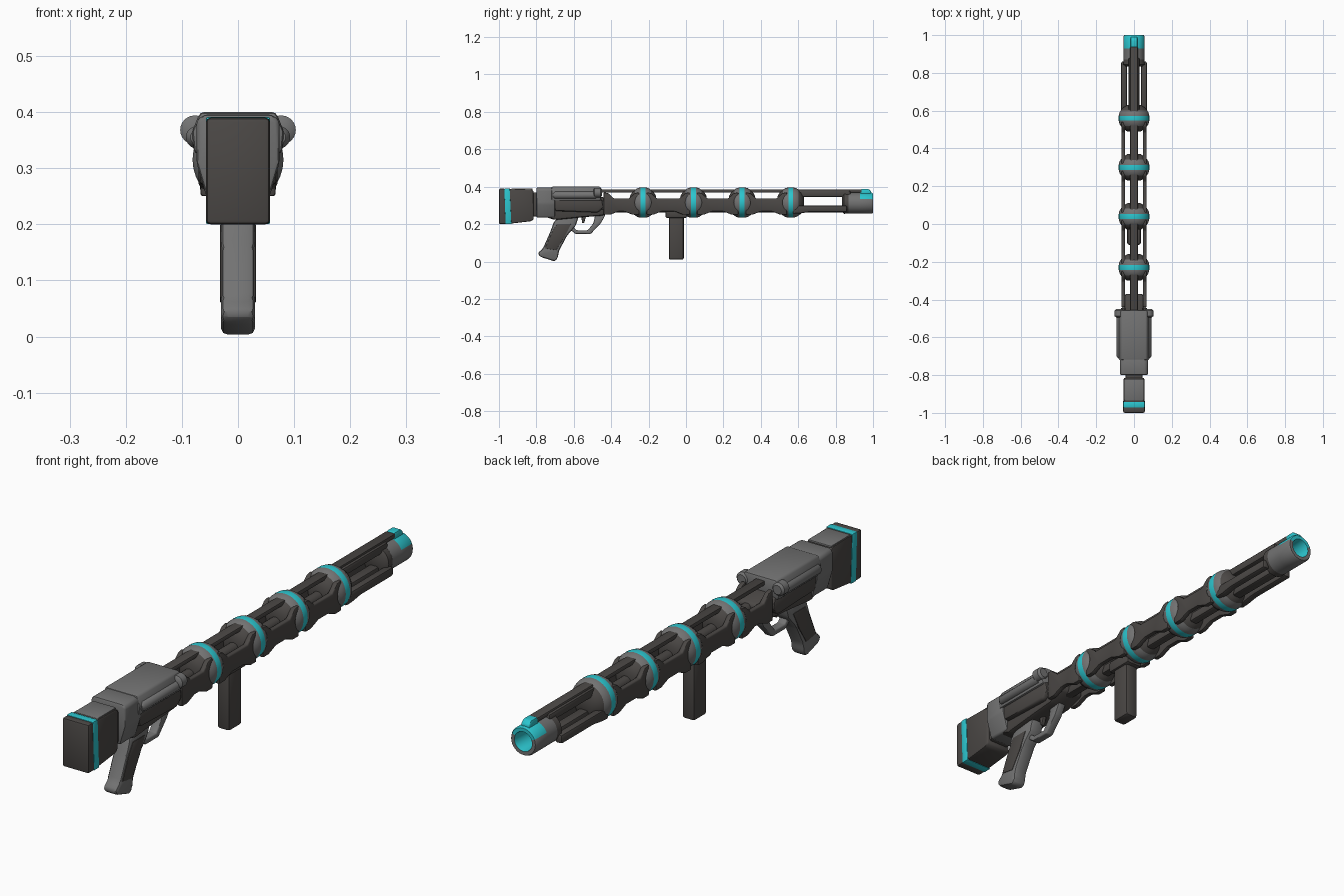
import bpy, bmesh, math
from mathutils import Vector

if "Cube" in bpy.data.objects:
    bpy.data.objects.remove(bpy.data.objects["Cube"])


def material(name, rgb):
    m = bpy.data.materials.new(name)
    m.use_nodes = True
    color = (*rgb, 1)
    m.diffuse_color = color
    shader = next(n for n in m.node_tree.nodes if n.type == 'BSDF_PRINCIPLED')
    shader.inputs["Base Color"].default_value = color
    return m


DARK = material("dark grey", (0.07, 0.064, 0.06))
GREY = material("mid grey", (0.17, 0.17, 0.17))
CYAN = material("cyan", (0.025, 0.56, 0.62))


def finish(name, bm, mats, rule=None):
    """Turn a bmesh into a smooth object; rule(center) picks the material slot."""
    bmesh.ops.recalc_face_normals(bm, faces=bm.faces)
    if rule:
        for f in bm.faces:
            f.material_index = rule(f.calc_center_median())
    mesh = bpy.data.meshes.new(name)
    bm.to_mesh(mesh)
    bm.free()
    for m in mats:
        mesh.materials.append(m)
    ob = bpy.data.objects.new(name, mesh)
    bpy.context.collection.objects.link(ob)
    bpy.ops.object.select_all(action='DESELECT')
    ob.select_set(True)
    bpy.context.view_layer.objects.active = ob
    bpy.ops.object.shade_smooth_by_angle(angle=math.radians(40))
    return ob


def prism(name, pts, lo, hi, mat, bevel=0.008, axis='x'):
    """Extrude a (y, z) profile along x, or an (x, z) profile along y."""
    bm = bmesh.new()
    place = (lambda p, t: (t, p[0], p[1])) if axis == 'x' else (lambda p, t: (p[0], t, p[1]))
    face = bm.faces.new([bm.verts.new(place(p, lo)) for p in pts])
    ext = bmesh.ops.extrude_face_region(bm, geom=[face])
    move = Vector(place((0, 0), hi - lo))
    bmesh.ops.translate(bm, vec=move, verts=[v for v in ext["geom"] if isinstance(v, bmesh.types.BMVert)])
    if bevel:
        bmesh.ops.recalc_face_normals(bm, faces=bm.faces)
        bmesh.ops.bevel(bm, geom=bm.edges[:], offset=bevel, segments=2, profile=0.5,
                        affect='EDGES', clamp_overlap=True)
    return finish(name, bm, [mat])


def box(name, x, y, z, mat, bevel=0.008):
    return prism(name, [(y[0], z[0]), (y[1], z[0]), (y[1], z[1]), (y[0], z[1])], x[0], x[1], mat, bevel)


def lathe(name, profile, x, z, mats, rule=None, n=32):
    """Spin a (y, radius) profile about an axis parallel to y."""
    bm = bmesh.new()
    loops = []
    for y, r in profile:
        loops.append([bm.verts.new((x + r * math.sin(2 * math.pi * i / n), y,
                                    z + r * math.cos(2 * math.pi * i / n))) for i in range(n)])
    for a, b in zip(loops, loops[1:]):
        for i in range(n):
            j = (i + 1) % n
            bm.faces.new((a[i], a[j], b[j], b[i]))
    bm.faces.new(loops[0])
    bm.faces.new(loops[-1])
    return finish(name, bm, mats, rule)


SIDES = (("left", 1), ("right", -1))


def side_prism(name, pts, inner, outer, mat, bevel=0.008):
    for side, s in SIDES:
        lo, hi = sorted((s * inner, s * outer))
        prism(f"{side}_{name}", pts, lo, hi, mat, bevel)


# Barrel rings with a coloured band
AXIS = 0.315
rings = (-0.23, 0.04, 0.30, 0.56)
half = [(-0.07, 0.035), (-0.055, 0.06), (-0.042, 0.069), (-0.03, 0.077), (-0.013, 0.081)]
ring_profile = half + [(-y, r) for y, r in reversed(half)]
for k, yc in enumerate(rings):
    lathe(f"barrel_ring_{k + 1}", [(yc + y, r) for y, r in ring_profile], 0, AXIS, [GREY, CYAN, DARK],
          lambda c, yc=yc: 1 if abs(c.y - yc) < 0.008 else (2 if abs(c.y - yc) > 0.044 else 0))

# Central core, top rail and keel
lathe("barrel_core", [(-0.48, 0.022), (0.60, 0.022)], 0, 0.305, [DARK], n=16)
box("top_rail", (-0.02, 0.02), (-0.48, 0.94), (0.368, 0.386), DARK, 0.005)
box("front_top_rail", (-0.03, 0.03), (0.57, 0.88), (0.345, 0.378), DARK)
box("lower_keel", (-0.018, 0.018), (-0.45, 0.60), (0.262, 0.30), DARK)

# Arched side struts of the cage between the rings
stations = (-0.46,) + rings
for k, (a, b) in enumerate(zip(stations, stations[1:])):
    arch = [(a + 0.02, 0.25), (a + 0.055, 0.25), (a + 0.10, 0.268), (b - 0.10, 0.268), (b - 0.055, 0.25),
            (b - 0.02, 0.25), (b - 0.02, 0.37), (b - 0.045, 0.365), (b - 0.075, 0.337),
            (a + 0.075, 0.337), (a + 0.045, 0.365), (a + 0.02, 0.37)]
    side_prism(f"cage_strut_{k + 1}", arch, 0.047, 0.067, DARK, 0.005)

# Front cage rails up to the muzzle
side_prism("front_rail", [(0.57, 0.255), (0.61, 0.257), (0.66, 0.265), (0.86, 0.265), (0.86, 0.30), (0.57, 0.30)],
           0.038, 0.068, DARK)
box("front_keel", (-0.02, 0.02), (0.57, 0.88), (0.262, 0.295), DARK)
lathe("muzzle_collar", [(0.835, 0.045), (0.845, 0.057), (0.88, 0.055), (0.885, 0.03)], 0, 0.312, [DARK])

# Hollow muzzle with coloured bore and upper lip
lathe("muzzle", [(0.865, 0.03), (0.87, 0.056), (0.93, 0.056), (0.993, 0.056), (1.0, 0.052),
                 (1.0, 0.038), (0.995, 0.036), (0.90, 0.036)], 0, 0.312, [GREY, CYAN],
      lambda c: 1 if (c.y > 0.93 and c.z > 0.332) or
      (0.89 < c.y < 0.998 and math.hypot(c.x, c.z - 0.312) < 0.037) else 0)
prism("front_sight", [(0.93, 0.355), (0.99, 0.355), (0.99, 0.375), (0.975, 0.388), (0.94, 0.388), (0.93, 0.38)],
      -0.018, 0.018, CYAN, 0.005)

# Receiver: upper cover, rear block, tapered lower body
prism("receiver_cover", [(-0.078, 0.325), (0.078, 0.325), (0.082, 0.365), (0.068, 0.40), (-0.068, 0.40),
                         (-0.082, 0.365)], -0.72, -0.455, GREY, 0.008, 'y')
prism("receiver_rear", [(-0.052, 0.235), (0.052, 0.235), (0.074, 0.31), (0.074, 0.385), (0.06, 0.396),
                        (-0.06, 0.396), (-0.074, 0.385), (-0.074, 0.31)], -0.80, -0.70, GREY, 0.008, 'y')
prism("receiver_lower", [(-0.79, 0.25), (-0.70, 0.222), (-0.57, 0.235), (-0.45, 0.245), (-0.37, 0.27),
                         (-0.37, 0.33), (-0.45, 0.345), (-0.79, 0.345)], -0.05, 0.05, DARK, 0.012)
side_prism("side_panel", [(-0.70, 0.27), (-0.47, 0.262), (-0.44, 0.29), (-0.45, 0.335), (-0.71, 0.335)],
           0.04, 0.07, DARK, 0.01)
side_prism("front_lug", [(-0.50, 0.275), (-0.42, 0.28), (-0.385, 0.295), (-0.39, 0.32), (-0.50, 0.325)],
           0.03, 0.062, GREY, 0.01)
for side, s in SIDES:
    lathe(f"{side}_side_tube", [(-0.71, 0.012), (-0.70, 0.02), (-0.48, 0.02)], s * 0.073, 0.355, [GREY], n=20)
    lathe(f"{side}_knob", [(-0.495, 0.017), (-0.488, 0.026), (-0.458, 0.026), (-0.45, 0.018)],
          s * 0.077, 0.368, [GREY], n=24)

# Stock with a coloured band and a dark butt plate
box("stock_neck", (-0.045, 0.045), (-0.84, -0.78), (0.24, 0.37), DARK)
prism("stock_body", [(-0.945, 0.202), (-0.83, 0.215), (-0.815, 0.225), (-0.815, 0.378), (-0.83, 0.386),
                     (-0.955, 0.389)], -0.055, 0.055, DARK, 0.006)
box("stock_top_plate", (-0.05, 0.05), (-0.935, -0.82), (0.382, 0.39), GREY, 0.003)
prism("stock_band", [(-0.965, 0.200), (-0.933, 0.201), (-0.942, 0.391), (-0.972, 0.391)],
      -0.057, 0.057, CYAN, 0.003)
prism("butt_plate", [(-1.0, 0.20), (-0.96, 0.20), (-0.967, 0.39), (-1.0, 0.39)], -0.057, 0.057, DARK, 0.008)

# Pistol grip, trigger and guard
prism("pistol_grip", [(-0.66, 0.25), (-0.57, 0.25), (-0.59, 0.19), (-0.635, 0.14), (-0.68, 0.055), (-0.685, 0.02),
                      (-0.70, 0.0), (-0.78, 0.025), (-0.793, 0.045), (-0.765, 0.07), (-0.725, 0.16), (-0.705, 0.215)],
      -0.03, 0.03, GREY, 0.012)
side_prism("grip_panel", [(-0.69, 0.20), (-0.615, 0.20), (-0.65, 0.13), (-0.695, 0.06), (-0.755, 0.07),
                          (-0.715, 0.16)], 0.025, 0.032, DARK, 0.002)
prism("trigger_guard", [(-0.625, 0.175), (-0.59, 0.147), (-0.51, 0.147), (-0.455, 0.205), (-0.43, 0.25),
                        (-0.485, 0.25), (-0.495, 0.205), (-0.525, 0.167), (-0.585, 0.167), (-0.61, 0.19)],
      -0.017, 0.017, GREY, 0.005)
prism("trigger", [(-0.56, 0.24), (-0.535, 0.24), (-0.545, 0.205), (-0.555, 0.205)], -0.008, 0.008, DARK, 0.003)

# Vertical foregrip under the second ring
box("foregrip", (-0.027, 0.027), (-0.092, -0.012), (0.01, 0.27), DARK, 0.01)
box("foregrip_mount", (-0.036, 0.036), (-0.11, 0.005), (0.232, 0.28), DARK, 0.01)
